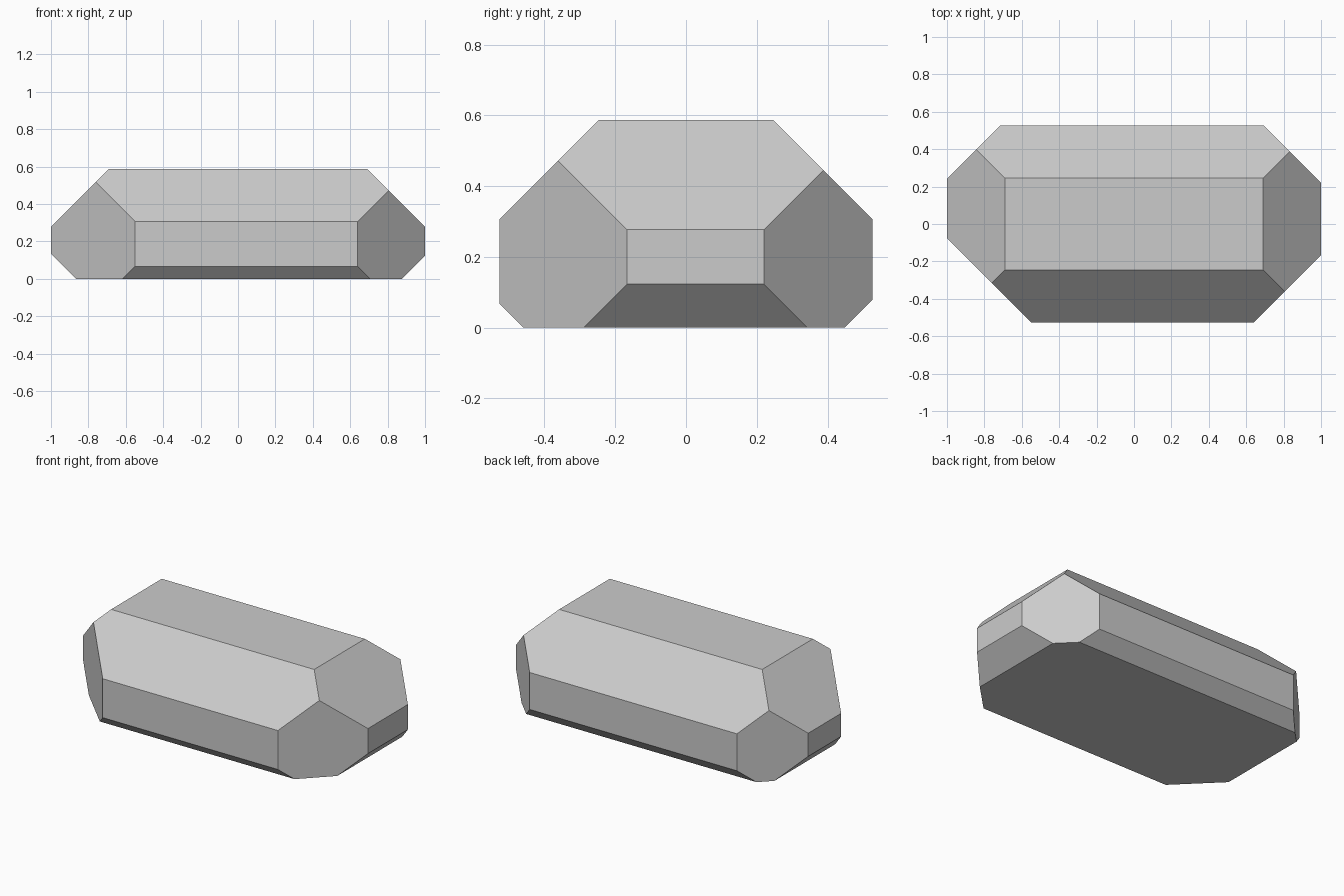
import bpy, bmesh
from mathutils import Vector

if "Cube" in bpy.data.objects:
    bpy.data.objects.remove(bpy.data.objects["Cube"])

# Bounding block
LOW, HIGH = Vector((-1, -0.527, 0)), Vector((1, 0.527, 0.587))
bm = bmesh.new()
bmesh.ops.create_cube(bm, size=1)
for v in bm.verts:
    v.co = (LOW + HIGH) / 2 + v.co * (HIGH - LOW)

# Bevel cuts at 45 degrees: outward direction -> offset along it
cuts = {
    (1, 0, 1): 1.277, (-1, 0, 1): 1.277,      # top ends
    (1, 0, -1): 0.877, (-1, 0, -1): 0.865,    # bottom ends
    (0, 1, 1): 0.833, (0, -1, 1): 0.833,      # top long sides
    (0, 1, -1): 0.448, (0, -1, -1): 0.46,     # bottom long sides
    (1, 1, 0): 1.22, (-1, 1, 0): 1.242,       # back corners
    (1, -1, 0): 1.167, (-1, -1, 0): 1.077,    # front corners
}
for direction, offset in cuts.items():
    n = Vector(direction)
    cut = bmesh.ops.bisect_plane(
        bm, geom=bm.verts[:] + bm.edges[:] + bm.faces[:], dist=1e-5,
        plane_co=n * offset / n.length_squared, plane_no=n, clear_outer=True)
    rim = [e for e in cut["geom_cut"] if isinstance(e, bmesh.types.BMEdge)]
    bmesh.ops.holes_fill(bm, edges=rim, sides=0)
bmesh.ops.recalc_face_normals(bm, faces=bm.faces[:])

# Faceted block object
mesh = bpy.data.meshes.new("faceted_block")
bm.to_mesh(mesh)
bm.free()
block = bpy.data.objects.new("faceted_block", mesh)
bpy.context.collection.objects.link(block)
